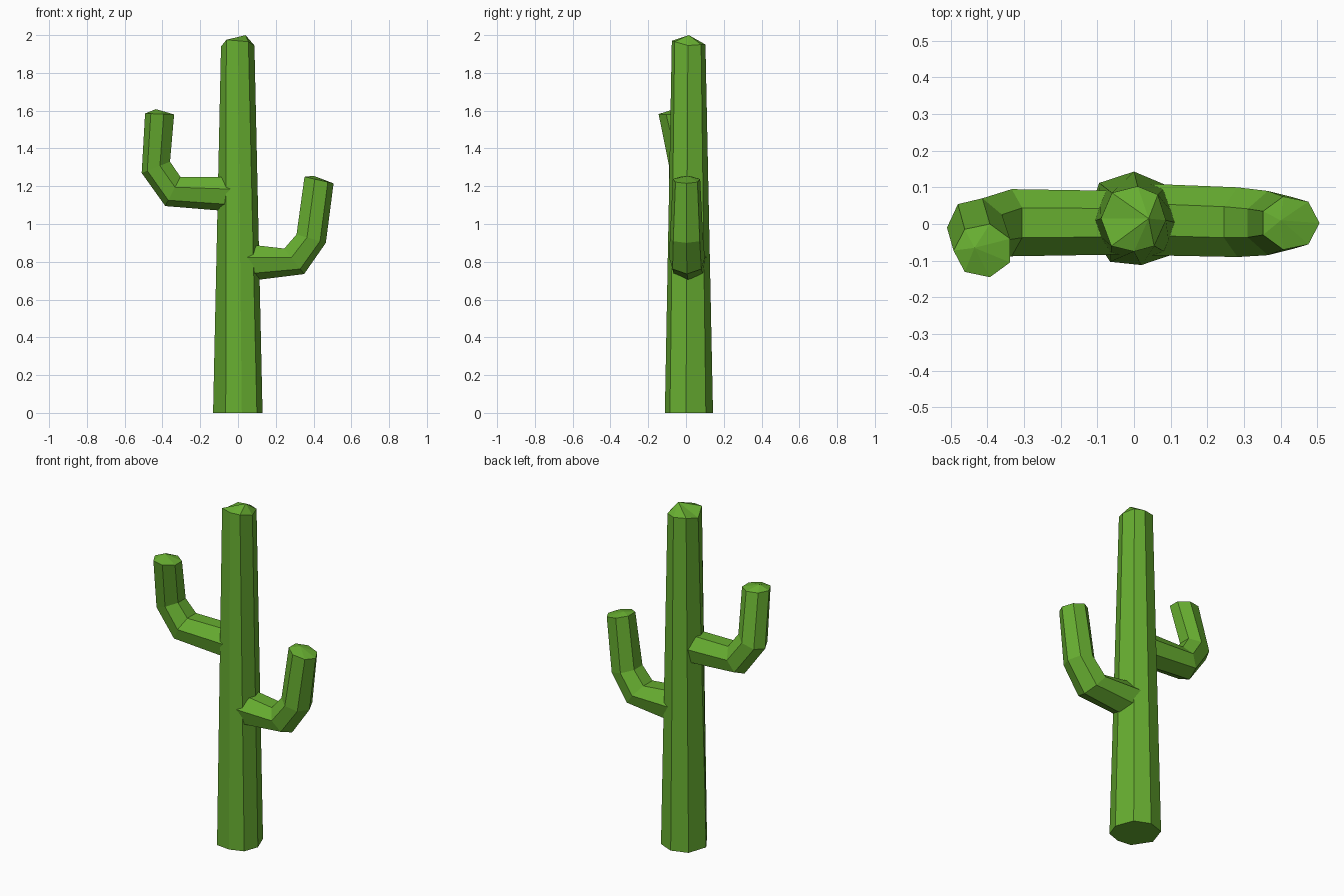
import bpy, bmesh
from math import cos, sin, tau

if "Cube" in bpy.data.objects:
    bpy.data.objects.remove(bpy.data.objects["Cube"])

green = bpy.data.materials.new("cactus green")
green.diffuse_color = (0.135, 0.42, 0.03, 1)
green.use_nodes = True
green.node_tree.nodes["Principled BSDF"].inputs["Base Color"].default_value = green.diffuse_color


def loft(name, rings, tip):
    """Skin a tube over point rings, with a flat start and a low fan at the tip."""
    bm = bmesh.new()
    loops = [[bm.verts.new(p) for p in ring] for ring in rings]
    n = len(loops[0])
    bm.faces.new(loops[0])
    for a, b in zip(loops, loops[1:]):
        for i in range(n):
            j = (i + 1) % n
            bm.faces.new((a[i], a[j], b[j], b[i]))
    top = bm.verts.new(tip)
    for i in range(n):
        bm.faces.new((loops[-1][i], loops[-1][(i + 1) % n], top))
    bmesh.ops.recalc_face_normals(bm, faces=bm.faces)
    mesh = bpy.data.meshes.new(name)
    bm.to_mesh(mesh)
    bm.free()
    mesh.materials.append(green)
    obj = bpy.data.objects.new(name, mesh)
    bpy.context.collection.objects.link(obj)


def arm_ring(outer, inner, y0, y1, n=7):
    """Seven-sided section: a corner on the outside of the bend, a flat on the inside."""
    ring = []
    for k in range(n):
        a = tau * k / n
        t = (1 - cos(a)) / (1 - cos(tau * 3 / 7))
        y = (y0 + y1) / 2 + (y1 - y0) / 2 * sin(a) / sin(tau * 2 / 7)
        ring.append((outer[0] + (inner[0] - outer[0]) * t, y,
                     outer[1] + (inner[1] - outer[1]) * t))
    return ring


# Trunk: uneven eight-sided taper with a faceted top
base = [(-.065, -.103), (.02, -.112), (.1, -.085), (.13, 0),
        (.09, .105), (0, .143), (-.095, .112), (-.132, .0)]
top = [(-.062, -.06, 1.975), (0, -.075, 1.97), (.055, -.06, 1.965), (.087, .01, 1.945),
       (.065, .08, 1.95), (.01, .103, 1.95), (-.06, .085, 1.955), (-.09, .015, 1.94)]
loft("trunk", [[(x, y, 0) for x, y in base], top], (.04, .015, 2.0))

# Left arm: straight out, then up and leaning forward
loft("left_arm", [
    arm_ring((-.02, 1.065), (-.02, 1.25), -.083, .09),
    arm_ring((-.385, 1.095), (-.305, 1.25), -.088, .095),
    arm_ring((-.51, 1.27), (-.36, 1.33), -.09, .07),
    arm_ring((-.492, 1.585), (-.338, 1.58), -.145, .0),
], (-.435, -.065, 1.608))

# Right arm: lower, curving up and outward
loft("right_arm", [
    arm_ring((.03, .695), (.03, .895), -.085, .11),
    arm_ring((.35, .735), (.245, .87), -.09, .1),
    arm_ring((.465, .9), (.31, .945), -.085, .09),
    arm_ring((.506, 1.215), (.352, 1.25), -.07, .075),
], (.4, .01, 1.255))
